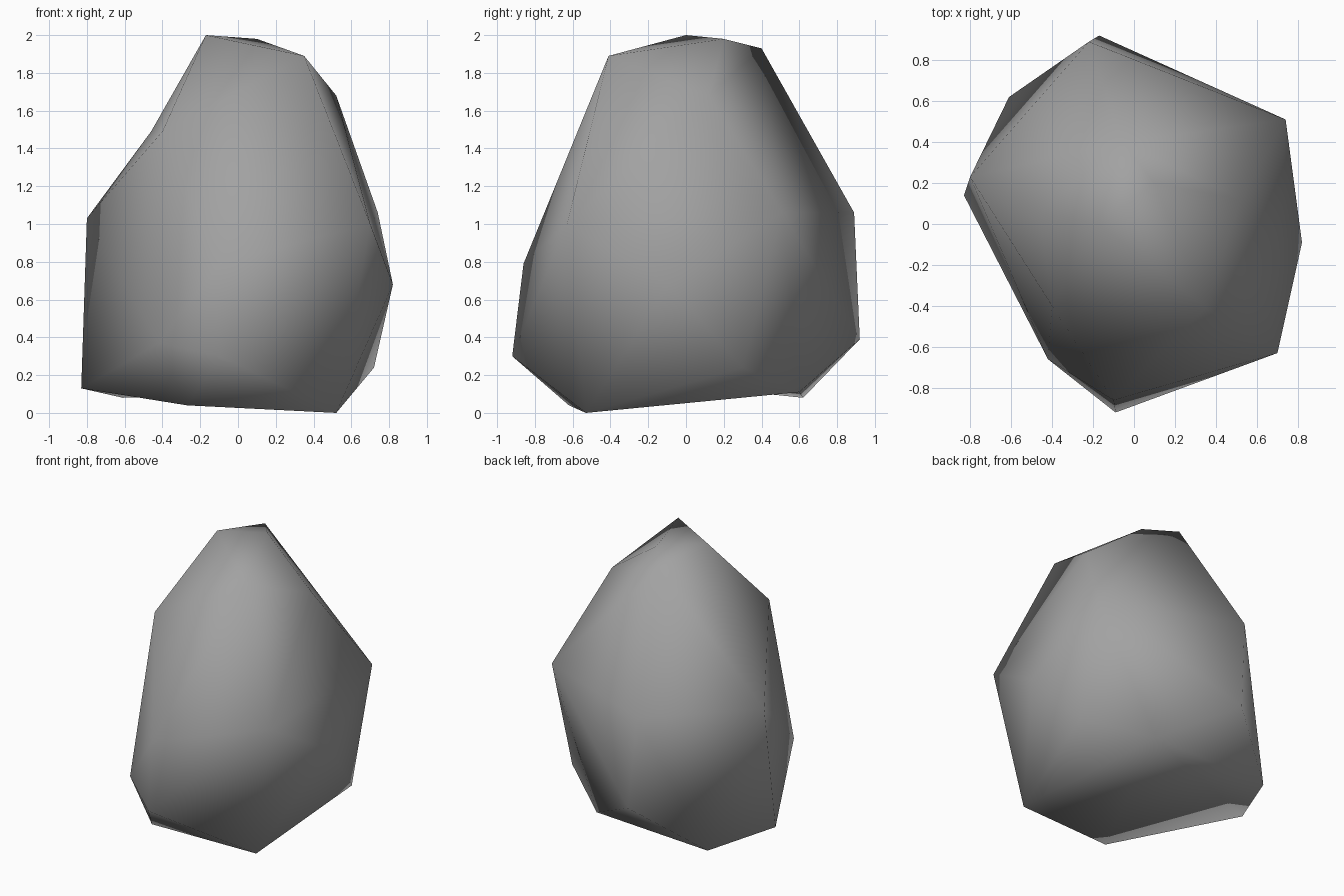
import bpy
import bmesh
from mathutils import Vector

if "Cube" in bpy.data.objects:
    bpy.data.objects.remove(bpy.data.objects["Cube"], do_unlink=True)

# Stone colour
stone = bpy.data.materials.new("stone_grey")
stone.use_nodes = True
grey = (0.36, 0.36, 0.36, 1.0)
stone.diffuse_color = grey
bsdf = next(n for n in stone.node_tree.nodes if n.type == "BSDF_PRINCIPLED")
bsdf.inputs["Base Color"].default_value = grey
bsdf.inputs["Roughness"].default_value = 0.9

# Corners of the boulder, grouped from crown to base
peak = (-.17, 0, 2)
shoulder = (-.8, .23, 1.03)
low_side = (-.83, .14, .13)
low_back = (.31, .6, .11)
low_front = (-.27, -.62, .04)
crown = [peak, (-.06, .4, 1.93), (-.4, -.4, 1.49), (.1, .2, 1.98),
         (.35, -.41, 1.89), (.52, .12, 1.68)]
middle = [shoulder, (.74, .51, 1.06), (.7, -.63, 1), (-.22, .89, 1.06),
          (-.1, -.86, .79), (.82, -.09, .68)]
base = [(-.17, .92, .39), (-.42, -.66, .37), (-.09, -.92, .3), (.72, .3, .24),
        low_side, low_back, (-.61, .62, .08), low_front, (.52, -.53, 0)]

# Skin the corners with a faceted shell
bm = bmesh.new()
for corner in crown + middle + base:
    bm.verts.new(corner)
bmesh.ops.convex_hull(bm, input=bm.verts[:])


def nearest(point):
    return min(bm.verts, key=lambda v: (v.co - Vector(point)).length)


def join(a, b):
    """Turn the edge between two triangles so that it runs from a to b."""
    ends = {nearest(a), nearest(b)}
    for edge in bm.edges:
        tips = {v for f in edge.link_faces for v in f.verts} - set(edge.verts)
        if tips == ends:
            bmesh.ops.rotate_edges(bm, edges=[edge], use_ccw=False)
            return


# Hollow under the base
join(low_front, low_back)
join(low_side, low_back)

# Shallow dent in the ridge between peak and shoulder
ridge = bm.edges.get((nearest(peak), nearest(shoulder)))
if ridge:
    cut = bmesh.ops.subdivide_edges(bm, edges=[ridge], cuts=1)
    for item in cut["geom_inner"]:
        if isinstance(item, bmesh.types.BMVert):
            item.co = (-.46, .05, 1.49)

bmesh.ops.triangulate(bm, faces=bm.faces[:])
bmesh.ops.recalc_face_normals(bm, faces=bm.faces[:])
for face in bm.faces:
    face.smooth = True

mesh = bpy.data.meshes.new("boulder")
bm.to_mesh(mesh)
bm.free()
mesh.materials.append(stone)
boulder = bpy.data.objects.new("boulder", mesh)
bpy.context.collection.objects.link(boulder)
